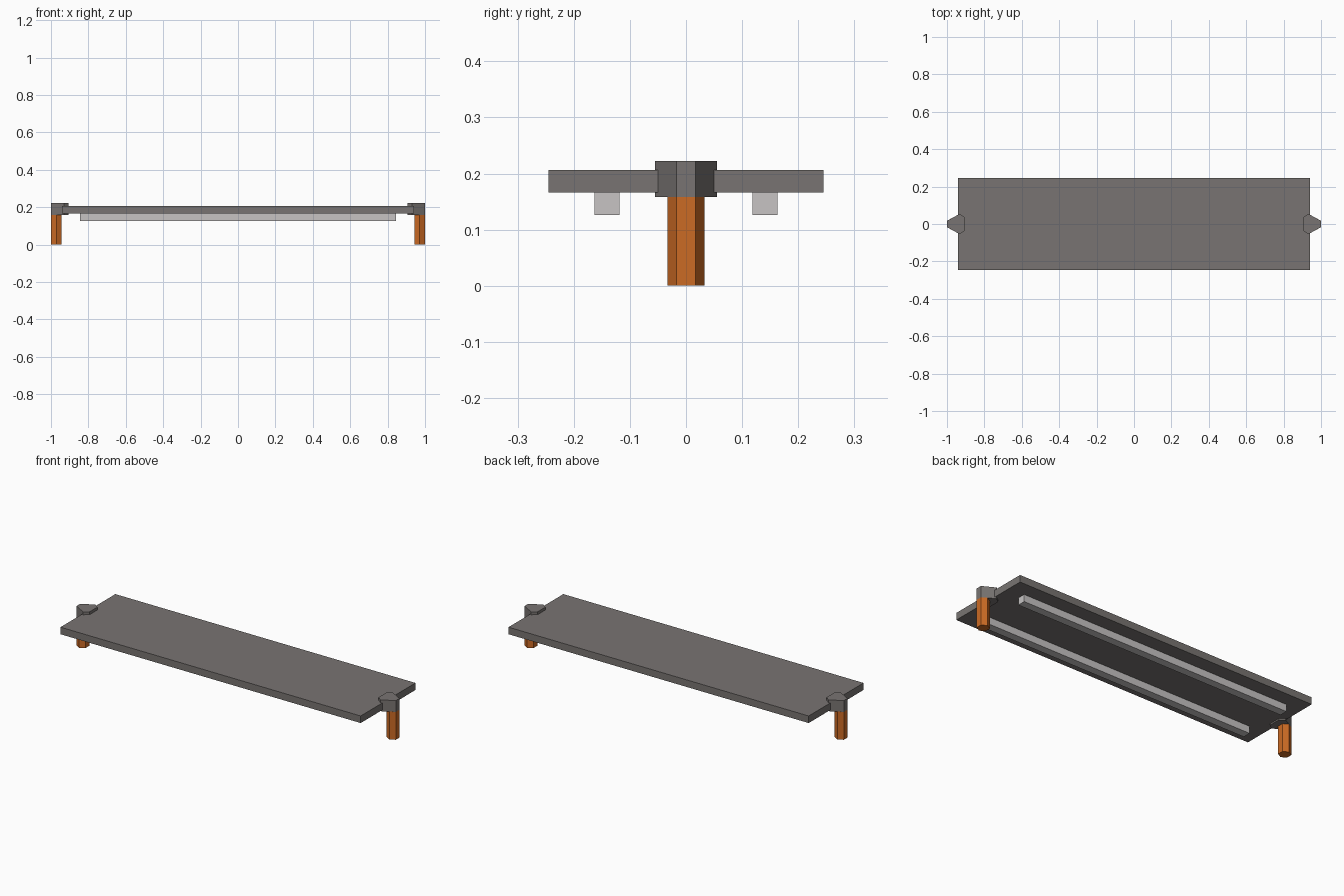
import bpy
from math import cos, sin, radians

if "Cube" in bpy.data.objects:
    bpy.data.objects.remove(bpy.data.objects["Cube"], do_unlink=True)


def material(name, rgb):
    mat = bpy.data.materials.new(name)
    mat.use_nodes = True
    mat.diffuse_color = (*rgb, 1)
    mat.node_tree.nodes["Principled BSDF"].inputs["Base Color"].default_value = (*rgb, 1)
    return mat


grey = material("warm grey", (0.19, 0.175, 0.168))
pale = material("pale grey", (0.57, 0.55, 0.55))
orange = material("orange", (0.60, 0.145, 0.018))


def prism(name, outline, bottom, top, mat):
    """Extrude a counter-clockwise outline between two heights."""
    n = len(outline)
    verts = [(x, y, z) for z in (bottom, top) for x, y in outline]
    faces = [tuple(reversed(range(n))), tuple(range(n, 2 * n))]
    faces += [(i, (i + 1) % n, n + (i + 1) % n, n + i) for i in range(n)]
    mesh = bpy.data.meshes.new(name)
    mesh.from_pydata(verts, [], faces)
    mesh.materials.append(mat)
    obj = bpy.data.objects.new(name, mesh)
    bpy.context.collection.objects.link(obj)
    return obj


def rectangle(half_x, half_y, y=0):
    return [(-half_x, y - half_y), (half_x, y - half_y),
            (half_x, y + half_y), (-half_x, y + half_y)]


# Flat deck with two rails underneath
prism("deck", rectangle(0.94, 0.245), 0.166, 0.206, grey)
for side, y in (("front", -0.141), ("back", 0.141)):
    prism(side + "_rail", rectangle(0.845, 0.0225, y), 0.126, 0.166, pale)

# Hexagonal legs and the tapered brackets gripping the deck ends
leg_radius = 0.033
leg_x = 1 - leg_radius * cos(radians(30))
hexagon = [(leg_x + leg_radius * cos(radians(a)), leg_radius * sin(radians(a)))
           for a in range(30, 390, 60)]
half = [(1, 0.0165), (0.931, 0.055), (0.905, 0.035)]
bracket = half + [(x, -y) for x, y in reversed(half)]

for side, turn in (("left", 1), ("right", -1)):
    # A half turn about z keeps the outline winding intact
    prism(side + "_leg", [(turn * x, turn * y) for x, y in hexagon], 0, 0.158, orange)
    prism(side + "_bracket", [(turn * x, turn * y) for x, y in bracket], 0.158, 0.222, grey)
